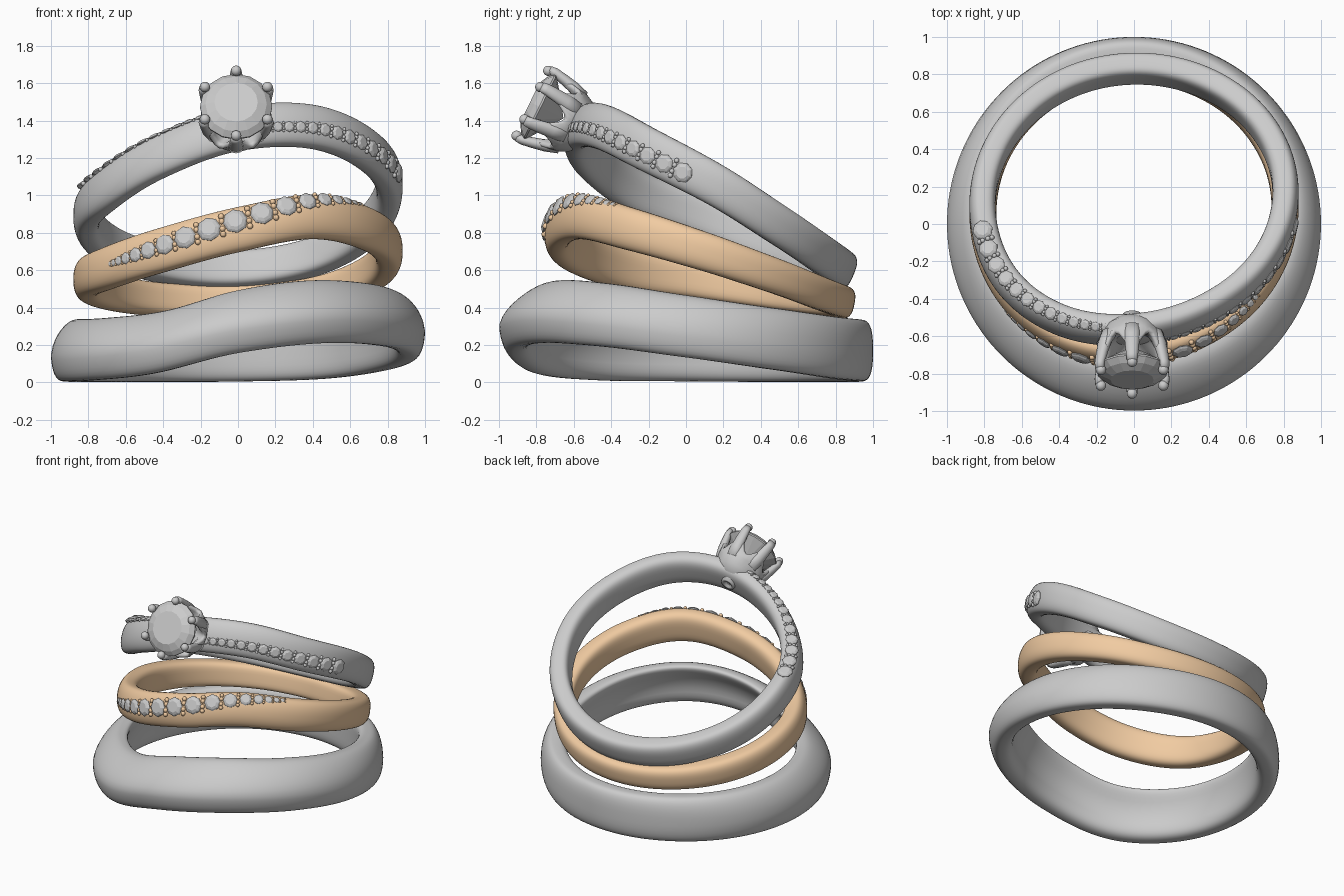
import bpy, bmesh, math
from mathutils import Vector, Matrix

if "Cube" in bpy.data.objects:
    bpy.data.objects.remove(bpy.data.objects["Cube"])

gold = bpy.data.materials.new("rose_gold")
gold.diffuse_color = (0.88, 0.6, 0.36, 1)
gold.use_nodes = True
gold.node_tree.nodes["Principled BSDF"].inputs["Base Color"].default_value = gold.diffuse_color


def finish(name, bm, smooth=True, mat=None, matrix=None):
    bmesh.ops.recalc_face_normals(bm, faces=bm.faces)
    me = bpy.data.meshes.new(name)
    bm.to_mesh(me)
    bm.free()
    ob = bpy.data.objects.new(name, me)
    bpy.context.collection.objects.link(ob)
    if matrix:
        ob.matrix_world = matrix
    if mat:
        me.materials.append(mat)
    for p in me.polygons:
        p.use_smooth = smooth
    return ob


def skin(bm, rows, close=False):
    """Join equal-length closed rows of points with quads."""
    vs = [[bm.verts.new(p) for p in row] for row in rows]
    n = len(vs[0])
    for i in range(len(vs) if close else len(vs) - 1):
        a, b = vs[i], vs[(i + 1) % len(vs)]
        for j in range(n):
            bm.faces.new((a[j], a[(j + 1) % n], b[(j + 1) % n], b[j]))
    return vs


class Band:
    """Wavy ring with a rounded section; wave has a height every 30 degrees."""
    def __init__(self, rx, ry, t, h_back, h_front, wave, tilt, y, z, lean=0):
        self.rx, self.ry, self.t, self.hb, self.hf, self.wave = rx, ry, t, h_back, h_front, wave
        self.lean = lean
        self.matrix = Matrix.Translation((0, y, z)) @ Matrix.Rotation(-math.radians(tilt), 4, 'X')

    def mid(self, a):
        u = (a / (math.pi / 6)) % 12
        i = int(u) % 12
        f = u - int(u)
        p0, p1, p2, p3 = (self.wave[(i + k) % 12] for k in (-1, 0, 1, 2))
        return p1 + 0.5 * f * (p2 - p0 + f * (2*p0 - 5*p1 + 4*p2 - p3 + f * (3*(p1 - p2) + p3 - p0)))

    def point(self, a, phi):
        back = (1 + math.sin(a)) / 2
        # rounder outside and front, flatter inside and back
        e = 2 / (2.05 + .9 * back + .5 * (1 - math.cos(phi)))
        sp = lambda v: math.copysign(abs(v) ** e, v)
        t = self.t + .2 * self.lean * (1 - back)
        s = sp(math.sin(phi))
        # upper half of the front may lean inwards
        r = -t / 2 + t / 2 * sp(math.cos(phi)) - self.lean * (1 - back) * max(0, s + .2) ** 1.6
        h = self.hf + (self.hb - self.hf) * back
        return Vector(((self.rx + r) * math.cos(a), (self.ry + r) * math.sin(a), self.mid(a) + h * s))

    def frame(self, a, phi):
        p = self.point(a, phi)
        da = (self.point(a + .02, phi) - self.point(a - .02, phi)).normalized()
        dp = self.point(a, phi + .12) - self.point(a, phi - .12)
        n = da.cross(dp).normalized()
        return p, da, n.cross(da), n

    def build(self, name, mat=None):
        bm = bmesh.new()
        skin(bm, [[self.point(2*math.pi*i/144, 2*math.pi*(j + .5)/36) for j in range(36)]
                  for i in range(144)], True)
        return finish(name, bm, True, mat, self.matrix)


def add_gem(bm, m, r, n):
    """Faceted stone: table, crown, girdle and pointed pavilion."""
    def ring(rad, z):
        return [m @ Vector((rad*r*math.cos(2*math.pi*i/n), rad*r*math.sin(2*math.pi*i/n), z*r))
                for i in range(n)]
    vs = skin(bm, [ring(.6, .28), ring(.85, .15), ring(1, 0), ring(1, -.05), ring(.5, -.4)])
    bm.faces.new(vs[0])
    tip = bm.verts.new(m @ Vector((0, 0, -.75 * r)))
    for i in range(n):
        bm.faces.new((vs[-1][i], vs[-1][(i + 1) % n], tip))


def pave(name, band, a0, a1, radius, phi, mat=None):
    """Row of small stones with metal beads between them."""
    gems, beads = bmesh.new(), bmesh.new()
    a, d = math.radians(a0), (1 if a1 > a0 else -1)
    span = math.radians(abs(a1 - a0))
    start = a
    while abs(a - start) < span:
        u = abs(a - start) / span
        r = radius(u)
        p, x, y, n = band.frame(a, phi(u))
        m = Matrix((x, y, n)).transposed().to_4x4()
        m.translation = p + n * r * .02
        add_gem(gems, m, r, 8)
        step = 2.15 * r / band.rx
        un = min(1, u + step / 2 / span)
        for s in (-.85, -.35, .35, .85):
            # beads follow the curve of the section
            q, x, y, n = band.frame(a + d * step / 2, phi(un) + s * r * .35 / band.hf)
            br = max(.007, r * .25)
            bmesh.ops.create_uvsphere(beads, u_segments=10, v_segments=6, radius=br,
                                      matrix=Matrix.Translation(q + y * r * s * .55))
        a += d * step
    finish(name + "_stones", gems, False, None, band.matrix)
    finish(name + "_beads", beads, True, mat, band.matrix)


# Three stacked bands
low = Band(1, 1, .155, .165, .168,
           (.30, .235, .185, .17, .168, .168, .172, .178, .215, .325, .378, .36), 0, 0, 0, .11)
middle = Band(.88, .85, .145, .085, .122,
              (.125, .07, .02, 0, -.01, -.02, -.03, -.045, 0, .09, .18, .165), 11, .066, .58)
top = Band(.88, .86, .14, .1, .122,
           (.16, .09, .03, 0, -.01, -.015, -.015, -.03, .05, .16, .215, .195), 22.5, .102, .905)
low.build("bottom_band")
middle.build("middle_band", gold)
top.build("top_band")

# Leaf-shaped stone row on the middle band, two growing rows on the top band
pave("middle_pave", middle, 219, 322,
     lambda u: .013 + .054 * math.sin(math.pi * min(u, 1) ** .9) ** .9,
     lambda u: -.08 + 1.25 * u ** 1.7, gold)
pave("right_pave", top, 347, 279, lambda u: .055 - .03 * u, lambda u: -.16 - .16 * u)
pave("left_pave", top, 193, 261, lambda u: .055 - .03 * u, lambda u: 1.4 - .25 * u)

# Head of the top band: stone, cup and six prongs around one tilted axis
axis = Vector((0, -.9, .44)).normalized()
side = Vector((1, 0, 0))
up = axis.cross(side)
head = Matrix((side, up, axis)).transposed().to_4x4()
head.translation = (-.01, -.785, 1.475)

bm = bmesh.new()
add_gem(bm, Matrix.Identity(4), .193, 16)
finish("centre_stone", bm, False, None, head)

bm = bmesh.new()
profile = [(.02, -.31), (.03, -.335), (.05, -.335), (.055, -.305), (.1, -.29), (.145, -.25), (.175, -.19),
           (.19, -.12), (.18, -.1), (.16, -.11), (.12, -.17), (.03, -.21)]
rows = skin(bm, [[(r*math.cos(math.pi*j/24), r*math.sin(math.pi*j/24),
                   # rim dips between the prongs
                   s + (.05 * math.cos(6*(math.pi*j/24 - math.pi/2)) if i in (7, 8, 9) else 0))
                  for j in range(48)] for i, (r, s) in enumerate(profile)])
bm.faces.new(rows[0])
bm.faces.new(rows[-1])
finish("setting_cup", bm, True, None, head)

bm = bmesh.new()
path = [(.145, -.2, .045), (.17, -.13, .042), (.187, -.06, .037), (.2, 0, .032), (.2, .035, .028)]
for k in range(6):
    rot = Matrix.Rotation(math.pi / 2 + k * math.pi / 3, 4, 'Z')
    rows = skin(bm, [[rot @ Vector((r + .8*w*math.cos(math.pi*j/6), w*math.sin(math.pi*j/6), s))
                      for j in range(12)] for r, s, w in path])
    bm.faces.new(rows[0])
    bm.faces.new(rows[-1])
    bmesh.ops.create_uvsphere(bm, u_segments=14, v_segments=10, radius=.028,
                              matrix=rot @ Matrix.Translation((.193, 0, .04)))
finish("prongs", bm, True, None, head)
